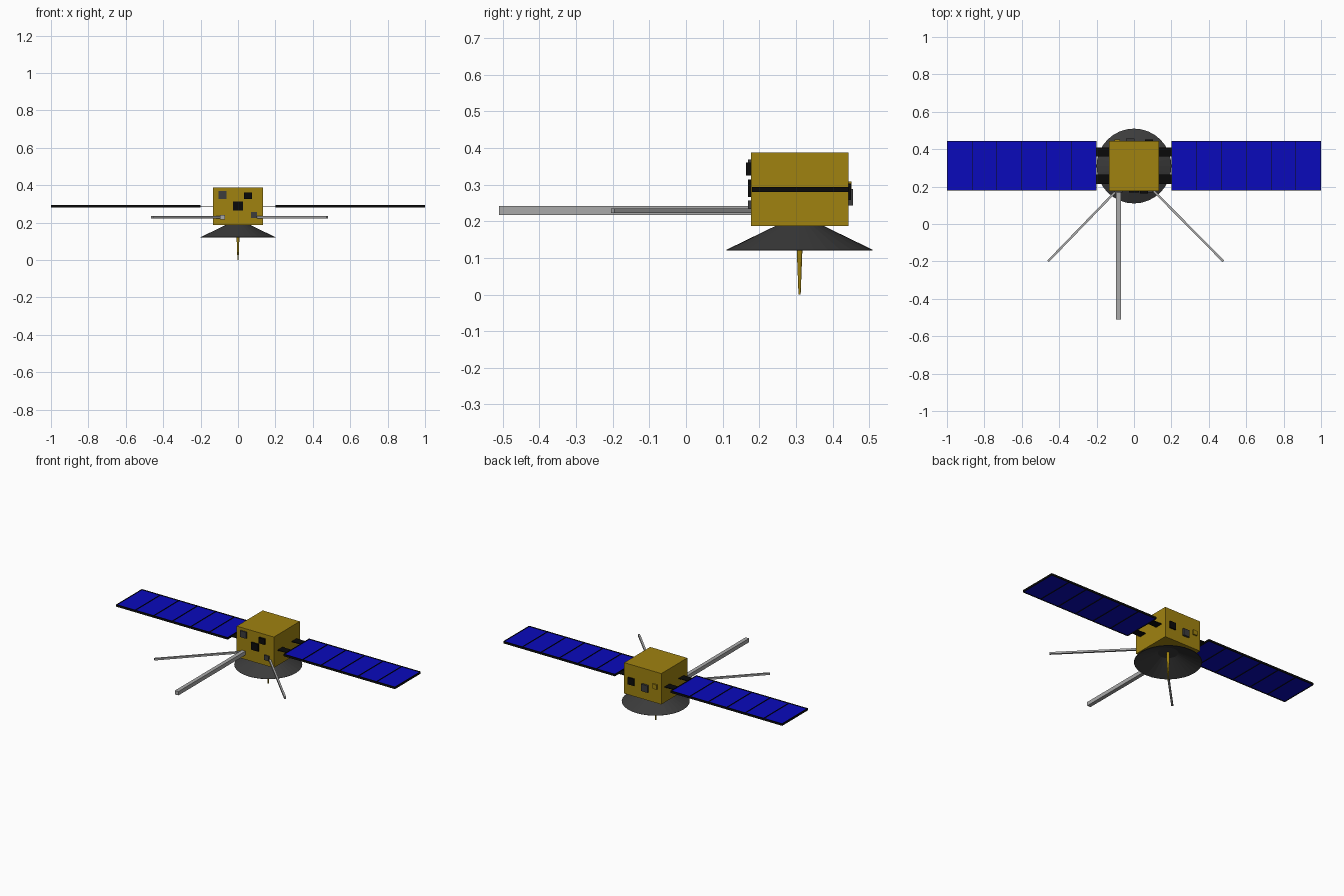
import bpy, bmesh, math
from mathutils import Vector, Matrix

cube = bpy.data.objects.get("Cube")
if cube:
    bpy.data.objects.remove(cube, do_unlink=True)


def material(name, r, g, b):
    m = bpy.data.materials.new(name)
    m.use_nodes = True
    m.diffuse_color = (r, g, b, 1)
    m.node_tree.nodes["Principled BSDF"].inputs["Base Color"].default_value = (r, g, b, 1)
    return m


GOLD = material("gold foil", 0.35, 0.225, 0.005)
BLUE = material("solar blue", 0.003, 0.003, 0.5)
BLACK = material("black", 0.003, 0.003, 0.003)
DARK = material("dark grey", 0.045, 0.045, 0.045)
GREY = material("metal grey", 0.4, 0.4, 0.4)


def finish(name, bm, mat):
    bmesh.ops.recalc_face_normals(bm, faces=bm.faces)
    me = bpy.data.meshes.new(name)
    bm.to_mesh(me)
    bm.free()
    me.materials.append(mat)
    ob = bpy.data.objects.new(name, me)
    bpy.context.collection.objects.link(ob)
    return ob


def add_box(bm, center, size):
    bmesh.ops.create_cube(bm, size=1, matrix=Matrix.Translation(center) @ Matrix.Diagonal((*size, 1)))


def box(name, center, size, mat):
    bm = bmesh.new()
    add_box(bm, center, size)
    return finish(name, bm, mat)


def rod(name, start, end, width, mat):
    """Square bar between two points."""
    start, end = Vector(start), Vector(end)
    bar = box(name, (0, 0, 0), (width, width, (end - start).length), mat)
    bar.matrix_world = Matrix.Translation((start + end) / 2) @ \
        (end - start).to_track_quat('Z', 'Y').to_matrix().to_4x4()
    return bar


def lathe(name, profile, y, mat, steps=32):
    """Revolve (radius, z) points around a vertical axis."""
    bm = bmesh.new()
    verts = [bm.verts.new((r, 0, z)) for r, z in profile]
    edges = [bm.edges.new(pair) for pair in zip(verts, verts[1:])]
    bmesh.ops.spin(bm, geom=verts + edges, cent=(0, 0, 0), axis=(0, 0, 1),
                   angle=math.tau, steps=steps, use_duplicate=False)
    bmesh.ops.remove_doubles(bm, verts=bm.verts, dist=0.0005)
    bmesh.ops.translate(bm, verts=bm.verts, vec=(0, y, 0))
    return finish(name, bm, mat)


# Body
MID = 0.31
FRONT, BACK = 0.177, 0.443
box("body", (0, MID, 0.287), (0.266, BACK - FRONT, 0.2), GOLD)

# Dish, open below, with a slim feed in its middle
lathe("dish", [(0, 0.187), (0.06, 0.19), (0.2, 0.122), (0.198, 0.12), (0.06, 0.184), (0, 0.184)], MID, DARK)
lathe("dish_feed", [(0, 0.185), (0.01, 0.185), (0.008, 0.13), (0.003, 0), (0, 0)], MID, GOLD, 12)

# Solar wings: blue sheet held in a thin black frame with ribs
INNER, OUTER, CELLS = 0.2, 1.0, 6
PANEL_Z, WALL, HEIGHT = 0.287, 0.003, 0.014
length, depth = OUTER - INNER, BACK - 0.18
panel_y = (BACK + 0.18) / 2
for side, label in ((-1, "right"), (1, "left")):
    middle = side * (INNER + OUTER) / 2
    box(label + "_solar_sheet", (middle, panel_y, PANEL_Z), (length - WALL, depth - WALL, 0.006), BLUE)
    bm = bmesh.new()
    for i in range(CELLS + 1):
        x = INNER + WALL / 2 + (length - WALL) * i / CELLS
        add_box(bm, (side * x, panel_y, PANEL_Z), (WALL, depth, HEIGHT))
    for end in (-1, 1):
        add_box(bm, (middle, panel_y + end * (depth - WALL) / 2, PANEL_Z), (length, WALL, HEIGHT))
    finish(label + "_solar_frame", bm, BLACK)
    for y, place in ((0.24, "front"), (0.385, "back")):
        box(f"{label}_{place}_hinge", (side * 0.167, y, PANEL_Z), (0.075, 0.05, 0.004), BLACK)

# Instrument boxes on the front and back faces: x, z, width, height, depth
for name, x, z, w, h, d, mat in (
        ("front_sensor_high", -0.082, 0.348, 0.043, 0.042, 0.008, DARK),
        ("front_sensor_tall", 0.053, 0.343, 0.042, 0.036, 0.013, BLACK),
        ("front_sensor_middle", 0, 0.29, 0.052, 0.048, 0.008, BLACK),
        ("front_sensor_low", 0.085, 0.24, 0.032, 0.032, 0.008, DARK)):
    box(name, (x, FRONT - d / 2, z), (w, d, h), mat)
for name, x, z, w, h, d, mat in (
        ("back_sensor_outer", 0.08, 0.28, 0.045, 0.045, 0.008, BLACK),
        ("back_sensor_middle", -0.02, 0.265, 0.045, 0.045, 0.013, DARK),
        ("back_sensor_gold", -0.09, 0.293, 0.03, 0.03, 0.009, GOLD)):
    box(name, (x, BACK + d / 2, z), (w, d, h), mat)

# Booms
rod("main_boom", (-0.083, FRONT, 0.229), (-0.083, -0.51, 0.229), 0.025, GREY)
rod("right_boom", (-0.095, FRONT, 0.229), (-0.46, -0.2, 0.229), 0.012, GREY)
rod("left_boom", (0.105, FRONT, 0.229), (0.478, -0.2, 0.229), 0.012, GREY)
